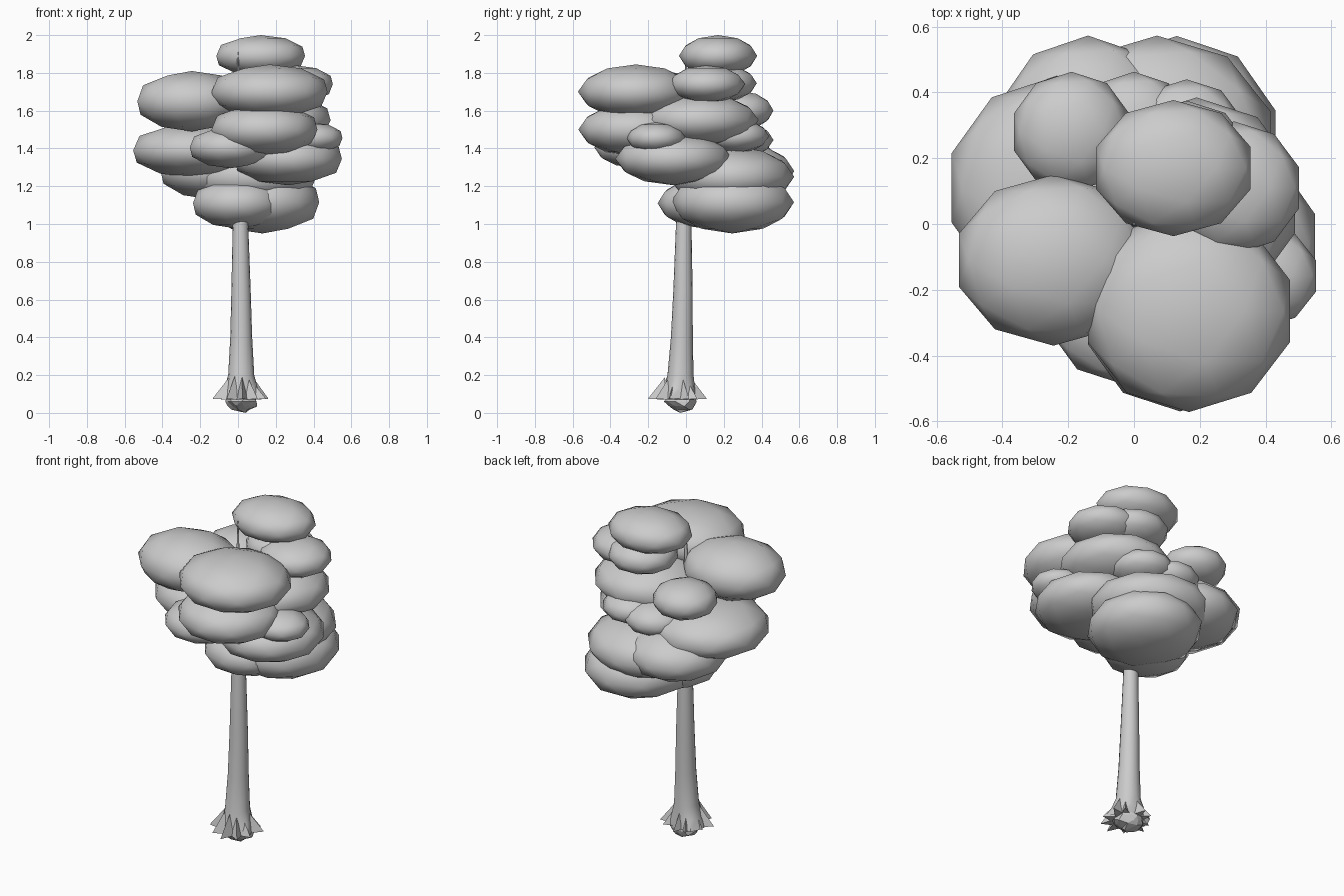
import bpy, bmesh, math, random
from mathutils import Vector

if "Cube" in bpy.data.objects:
    bpy.data.objects.remove(bpy.data.objects["Cube"])

random.seed(4)


def make_object(name, bm, angle):
    bmesh.ops.recalc_face_normals(bm, faces=bm.faces)
    me = bpy.data.meshes.new(name)
    bm.to_mesh(me)
    bm.free()
    ob = bpy.data.objects.new(name, me)
    bpy.context.collection.objects.link(ob)
    bpy.ops.object.select_all(action='DESELECT')
    ob.select_set(True)
    bpy.context.view_layer.objects.active = ob
    bpy.ops.object.shade_smooth_by_angle(angle=math.radians(angle))
    return ob


def ellipsoid(name, c, r, sub=2, angle=80):
    bm = bmesh.new()
    bmesh.ops.create_icosphere(bm, subdivisions=sub, radius=1)
    for v in bm.verts:
        # 0.951: the icosphere's widest reach along x
        v.co = Vector((c[0] + v.co.x * r[0] / 0.951,
                       c[1] + v.co.y * r[1], c[2] + v.co.z * r[2]))
    return make_object(name, bm, angle)


# Leaf clumps: centre, radii
clumps = [
    ((0.12, 0.17, 1.89), (0.235, 0.207, 0.11)),     # crown top
    ((0.167, -0.265, 1.70), (0.307, 0.307, 0.145)),  # upper front
    ((-0.245, -0.11, 1.65), (0.288, 0.26, 0.16)),   # upper left
    ((0.305, 0.11, 1.74), (0.197, 0.202, 0.10)),    # upper right
    ((0.16, 0.18, 1.745), (0.19, 0.195, 0.10)),     # upper back
    ((-0.19, 0.28, 1.60), (0.175, 0.183, 0.105)),   # upper back left
    ((0.19, 0.07, 1.55), (0.30, 0.315, 0.14)),      # middle right
    ((0.14, -0.275, 1.50), (0.28, 0.295, 0.14)),    # middle front
    ((0.39, -0.158, 1.455), (0.163, 0.157, 0.083)),  # small right
    ((0.0, 0.28, 1.445), (0.17, 0.183, 0.095)),     # small back
    ((0.16, 0.265, 1.465), (0.17, 0.175, 0.09)),    # small back right
    ((-0.04, -0.26, 1.405), (0.215, 0.225, 0.11)),  # lower front
    ((-0.235, 0.11, 1.39), (0.32, 0.34, 0.145)),    # lower left
    ((0.265, -0.065, 1.345), (0.285, 0.31, 0.14)),  # lower right
    ((-0.14, 0.275, 1.28), (0.27, 0.298, 0.15)),    # lower back left
    ((0.07, 0.24, 1.25), (0.345, 0.333, 0.16)),     # lower back
    ((0.13, 0.245, 1.115), (0.30, 0.327, 0.165)),   # bottom back
    ((0.0, 0.10, 1.11), (0.238, 0.25, 0.135)),      # bottom front
]
for i, (c, r) in enumerate(clumps):
    ellipsoid(f"leaf_clump_{i + 1}", c, r)

# Trunk: lofted rings (z, x, y, radius), flaring at the foot
N = 16
rings = [(0.075, 0.02, -0.035, 0.10), (0.13, 0.018, -0.032, 0.085),
         (0.20, 0.017, -0.029, 0.069), (0.40, 0.017, -0.022, 0.058),
         (0.65, 0.016, -0.016, 0.051), (1.00, 0.013, -0.012, 0.041),
         (1.30, 0.004, -0.005, 0.022), (1.60, 0.0, 0.0, 0.012),
         (1.91, 0.0, 0.0, 0.003)]
flare = [random.uniform(-0.2, 0.3) for _ in range(N)]
bm = bmesh.new()
loops = []
for k, (z, x, y, r) in enumerate(rings):
    f = (1.0, 0.4)[k] if k < 2 else 0.0
    loops.append([bm.verts.new((x + r * (1 + f * flare[i]) * math.cos(2 * math.pi * i / N),
                                y + r * (1 + f * flare[i]) * math.sin(2 * math.pi * i / N), z))
                  for i in range(N)])
for a, b in zip(loops, loops[1:]):
    for i in range(N):
        j = (i + 1) % N
        bm.faces.new((a[i], a[j], b[j], b[i]))
bm.faces.new(loops[-1])
make_object("trunk", bm, 45)

# Root spurs: thin fins of varied length spreading from the trunk foot
bm = bmesh.new()
for i in range(10):
    a = 2 * math.pi * (i + 0.5) / 10 + random.uniform(-0.15, 0.15)
    reach = random.uniform(0.13, 0.16)
    d = Vector((math.cos(a), math.sin(a), 0))
    s = Vector((-d.y, d.x, 0)) * 0.03
    o = Vector((0.02, -0.045, 0))
    top = bm.verts.new(o + d * 0.065 + Vector((0, 0, random.uniform(0.14, 0.2))))
    tip = bm.verts.new(o + d * reach + Vector((0, 0, 0.075)))
    l = bm.verts.new(o + d * 0.07 + s + Vector((0, 0, 0.07)))
    r = bm.verts.new(o + d * 0.07 - s + Vector((0, 0, 0.07)))
    for f in ((top, tip, l), (top, r, tip), (l, tip, r), (top, l, r)):
        bm.faces.new(f)
make_object("root_spurs", bm, 20)

# Root ball: rough faceted lump under the trunk
ball = ellipsoid("root_ball", (0.02, -0.02, 0.06), (0.08, 0.085, 0.05), 2, 10)
for v in ball.data.vertices:
    v.co.x += random.uniform(-0.012, 0.012)
    v.co.y += random.uniform(-0.012, 0.012)
low = min(ball.data.vertices, key=lambda v: v.co.z)
low.co.z = 0.0
low.co.x = 0.04
